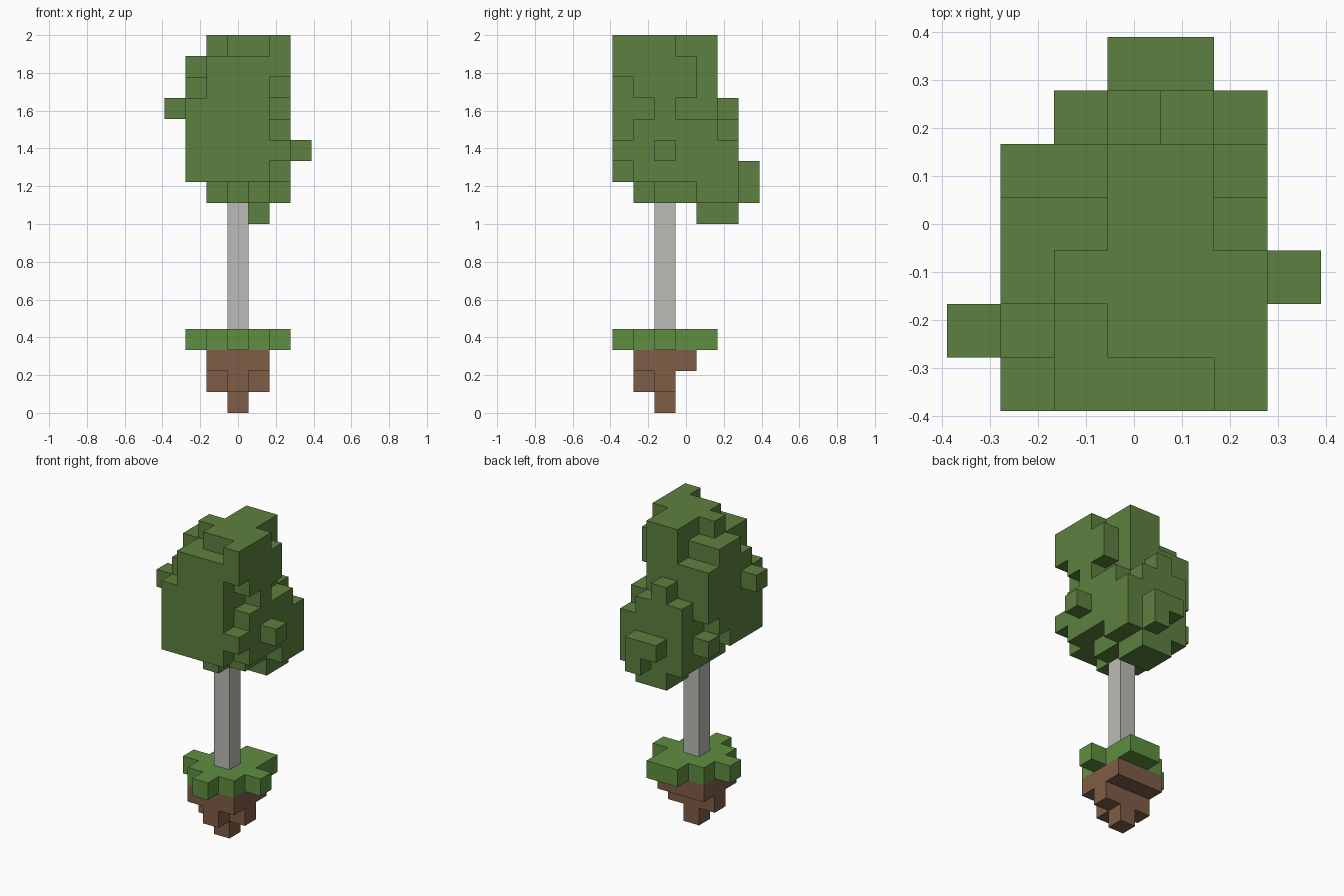
import bpy
import bmesh
from mathutils import Vector

default_cube = bpy.data.objects.get("Cube")
if default_cube:
    bpy.data.objects.remove(default_cube)

VOXEL = 2 / 18


def material(name, rgb):
    mat = bpy.data.materials.new(name)
    mat.use_nodes = True
    colour = (*rgb, 1)
    mat.diffuse_color = colour
    bsdf = next(n for n in mat.node_tree.nodes if n.type == 'BSDF_PRINCIPLED')
    bsdf.inputs["Base Color"].default_value = colour
    bsdf.inputs["Roughness"].default_value = 0.9
    return mat


def block(x, y, z):
    """Cells of a box; each argument is one index or an inclusive pair."""
    spans = [(s, s) if isinstance(s, int) else s for s in (x, y, z)]
    rx, ry, rz = [range(a, b + 1) for a, b in spans]
    return {(i, j, k) for i in rx for j in ry for k in rz}


def voxel_object(name, cells, mat):
    """Skin a set of cells with outward faces only where they are exposed."""
    bm = bmesh.new()
    for cell in cells:
        centre = Vector(cell) + Vector((0, 0, 0.5))
        for axis in range(3):
            for side in (-1, 1):
                n = Vector((0, 0, 0))
                n[axis] = side
                if tuple(int(c) for c in Vector(cell) + n) in cells:
                    continue
                u = Vector((0, 0, 0))
                u[(axis + 1) % 3] = 1
                v = n.cross(u)
                corners = [n - u - v, n + u - v, n + u + v, n - u + v]
                bm.faces.new([bm.verts.new((centre + c / 2) * VOXEL)
                              for c in corners])
    bmesh.ops.remove_doubles(bm, verts=bm.verts[:], dist=VOXEL / 100)
    mesh = bpy.data.meshes.new(name)
    bm.to_mesh(mesh)
    bm.free()
    mesh.materials.append(mat)
    obj = bpy.data.objects.new(name, mesh)
    bpy.context.collection.objects.link(obj)
    return obj


leaf_green = material("leaf green", (0.110, 0.216, 0.050))
grass_green = material("grass green", (0.117, 0.275, 0.052))
soil_brown = material("soil brown", (0.209, 0.109, 0.063))
bark_grey = material("bark grey", (0.503, 0.497, 0.468))

# Tapering clump of soil
soil = (block((-1, 1), (-2, 0), 2) | block((-1, 1), -1, 1)
        | block(0, -2, 1) | block(0, -1, 0))
voxel_object("soil", soil, soil_brown)

# Grass layer with four arms and one extra corner
grass = (block((-1, 1), (-2, 0), 3) | block((-2, 2), -1, 3)
         | block(0, (-3, 1), 3) | block(1, 1, 3))
voxel_object("grass", grass, grass_green)

# Trunk
voxel_object("trunk", block(0, -1, (4, 9)), bark_grey)

# Crown core and top
crown = block((-1, 1), (-3, 1), (11, 16)) - block(-1, 1, 16)
crown |= block((0, 1), (-2, 1), 17) | block(-1, -1, 17) | block(2, (-3, -1), 17)

# Crown, -x side
crown |= block(-2, (-3, -1), (11, 14)) | block(-2, 0, (12, 14))
crown |= block(-2, 1, (13, 14)) | block(-2, 1, 11)
crown |= block(-2, (-2, 1), 15) | block(-2, (-1, 0), 16) | block(-3, -2, 14)

# Crown, +x side
crown |= block(2, (-3, 0), 16) | block(2, (-2, 0), 15) | block(2, -1, 14)
crown |= block(2, (-2, 1), 13) | block(2, (-3, 2), 12) | block(2, (-2, 2), 11)
crown |= block(2, (1, 2), 10) | block(3, -1, 12)

# Crown, back lobe
crown |= block((-1, 1), 2, (10, 13)) | block(0, 2, 14)
crown |= block((0, 1), 3, 11) | block(1, 3, 10)

# Crown, underside
crown |= block((-1, 1), (-1, 1), 10) | block(0, -2, 10)
crown |= block((0, 1), (1, 2), 9)
voxel_object("crown", crown, leaf_green)
